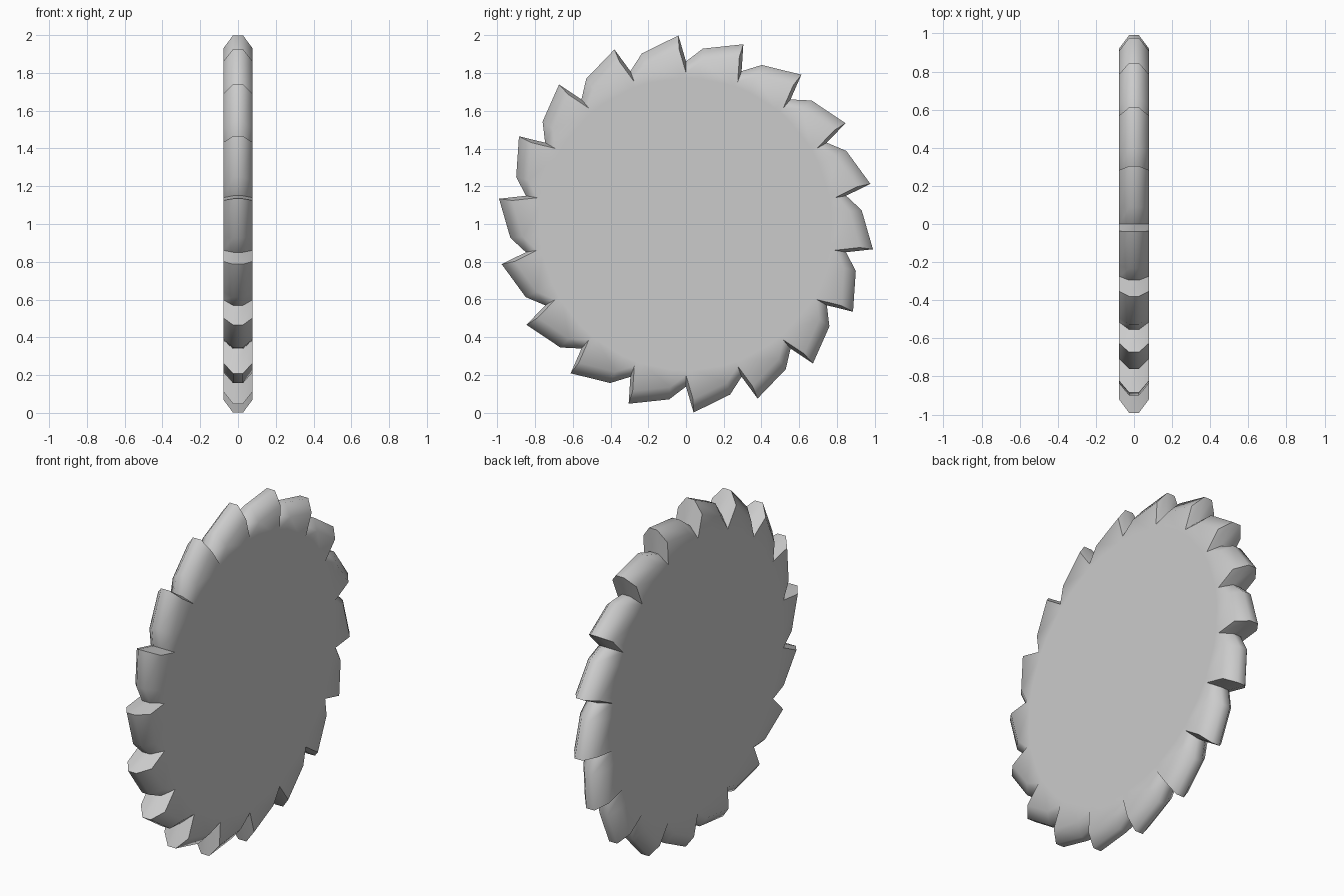
import bpy, bmesh
from math import radians, cos, sin

if "Cube" in bpy.data.objects:
    bpy.data.objects.remove(bpy.data.objects["Cube"])

TEETH = 18
# one tooth outline: (angle in degrees, radius) -> tip, gullet, shoulder
TOOTH = [(92.3, 1.0), (90.0, 0.862), (84.5, 0.934)]
# cross-section layers: (x, scale of the toothed outline)
LAYERS = [(-0.078, 0.93), (-0.026, 1.0), (0.026, 1.0), (0.078, 0.93)]
HUB = 0.775

bm = bmesh.new()
outline = [(a - 360 / TEETH * k, r) for k in range(TEETH) for a, r in TOOTH]


def ring(x, points):
    return [bm.verts.new((x, r * cos(radians(a)), 1 + r * sin(radians(a)))) for a, r in points]


def bridge(a, b):
    n = len(a)
    for i in range(n):
        j = (i + 1) % n
        bm.faces.new((a[i], a[j], b[j], b[i]))


# flat hub edge, toothed layers, opposite hub edge
hub = [(a, HUB) for a, r in outline]
rings = [ring(LAYERS[0][0], hub)]
rings += [ring(x, [(a, r * s) for a, r in outline]) for x, s in LAYERS]
rings.append(ring(LAYERS[-1][0], hub))
for a, b in zip(rings, rings[1:]):
    bridge(a, b)

# flat side discs
bm.faces.new(rings[0])
bm.faces.new(rings[-1])
bmesh.ops.recalc_face_normals(bm, faces=bm.faces)

mesh = bpy.data.meshes.new("saw_blade")
bm.to_mesh(mesh)
bm.free()
blade = bpy.data.objects.new("saw_blade", mesh)
bpy.context.collection.objects.link(blade)

# smooth shading with crisp tooth tips and gullets
bpy.context.view_layer.objects.active = blade
blade.select_set(True)
bpy.ops.object.shade_smooth_by_angle(angle=radians(60))
